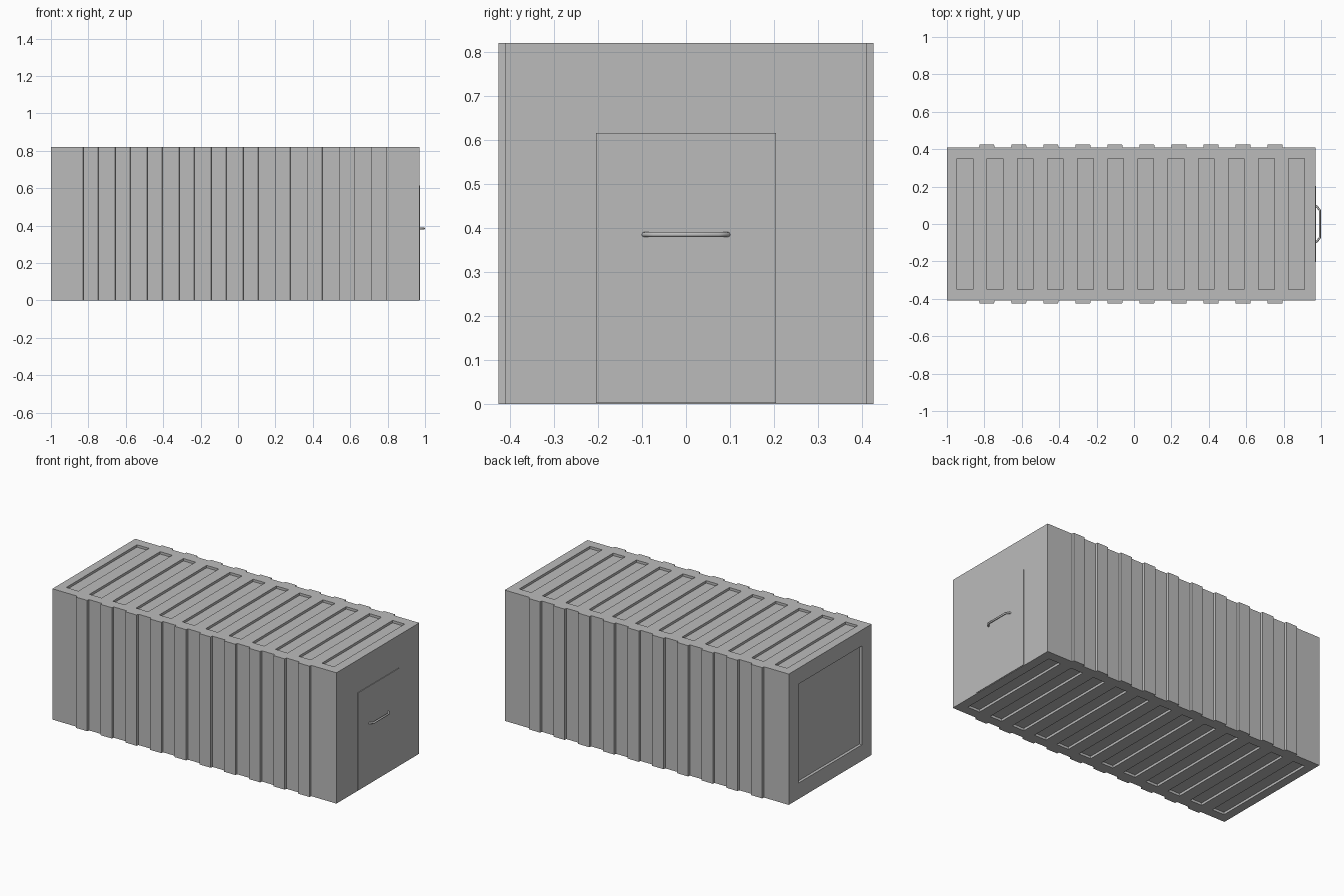
import bpy, bmesh
from mathutils import Matrix, Vector

if "Cube" in bpy.data.objects:
    bpy.data.objects.remove(bpy.data.objects["Cube"])

grey = bpy.data.materials.new("plain grey")
grey.diffuse_color = (0.5, 0.5, 0.5, 1)
grey.use_nodes = True
grey.node_tree.nodes["Principled BSDF"].inputs["Base Color"].default_value = grey.diffuse_color

X0, X1, W, H = -1.0, 0.97, 0.41, 0.82


def finish(name, bm):
    bmesh.ops.recalc_face_normals(bm, faces=bm.faces[:])
    me = bpy.data.meshes.new(name)
    bm.to_mesh(me)
    bm.free()
    me.materials.append(grey)
    ob = bpy.data.objects.new(name, me)
    bpy.context.collection.objects.link(ob)
    return ob


def add_box(bm, lo, hi):
    lo, hi = Vector(lo), Vector(hi)
    m = Matrix.Translation((lo + hi) / 2) @ Matrix.Diagonal((*(hi - lo), 1))
    bmesh.ops.create_cube(bm, size=1, matrix=m)


# Corrugated body: plan outline with ten ribs per side, extruded upwards
side = [(X0, -W)]
for i in range(10):
    a = -0.828 + 0.1712 * i
    b = a + 0.082
    side += [(a, -W), (a + 0.002, -W - 0.015), (b - 0.002, -W - 0.015), (b, -W)]
side.append((X1, -W))
outline = side + [(x, -y) for x, y in reversed(side)]
bm = bmesh.new()
base = bm.faces.new([bm.verts.new((x, y, 0)) for x, y in outline])
ext = bmesh.ops.extrude_face_region(bm, geom=[base], use_keep_orig=True)
bmesh.ops.translate(bm, vec=(0, 0, H),
                    verts=[v for v in ext["geom"] if isinstance(v, bmesh.types.BMVert)])
body = finish("container_body", bm)

# Recesses in the roof, floor and rear end
bm = bmesh.new()
D = 0.015
for i in range(12):
    c = -0.904 + 0.1612 * i
    for lo, hi in ((H - D, H + 0.1), (-0.1, D)):
        add_box(bm, (c - 0.042, -0.35, lo), (c + 0.042, 0.35, hi))
add_box(bm, (X0 - 0.1, -0.315, 0.1), (X0 + 0.018, 0.315, 0.72))
cutter = finish("recess_cutter", bm)
cutter.hide_render = True
cutter.hide_viewport = True
mod = body.modifiers.new("recesses", 'BOOLEAN')
mod.operation = 'DIFFERENCE'
mod.solver = 'EXACT'
mod.object = cutter

# Door plate
bm = bmesh.new()
add_box(bm, (X1 - 0.01, -0.204, 0.003), (X1 + 0.004, 0.204, 0.615))
finish("door", bm)

# Bent bar handle
cu = bpy.data.curves.new("door_handle", 'CURVE')
cu.dimensions = '3D'
cu.bevel_depth = 0.006
cu.bevel_resolution = 2
cu.use_fill_caps = True
sp = cu.splines.new('POLY')
path = [(0.970, -0.096), (0.980, -0.091), (0.9935, -0.073),
        (0.9935, 0.073), (0.980, 0.091), (0.970, 0.096)]
sp.points.add(len(path) - 1)
for p, (x, y) in zip(sp.points, path):
    p.co = (x, y, 0.385, 1)
cu.materials.append(grey)
handle = bpy.data.objects.new("door_handle", cu)
bpy.context.collection.objects.link(handle)
